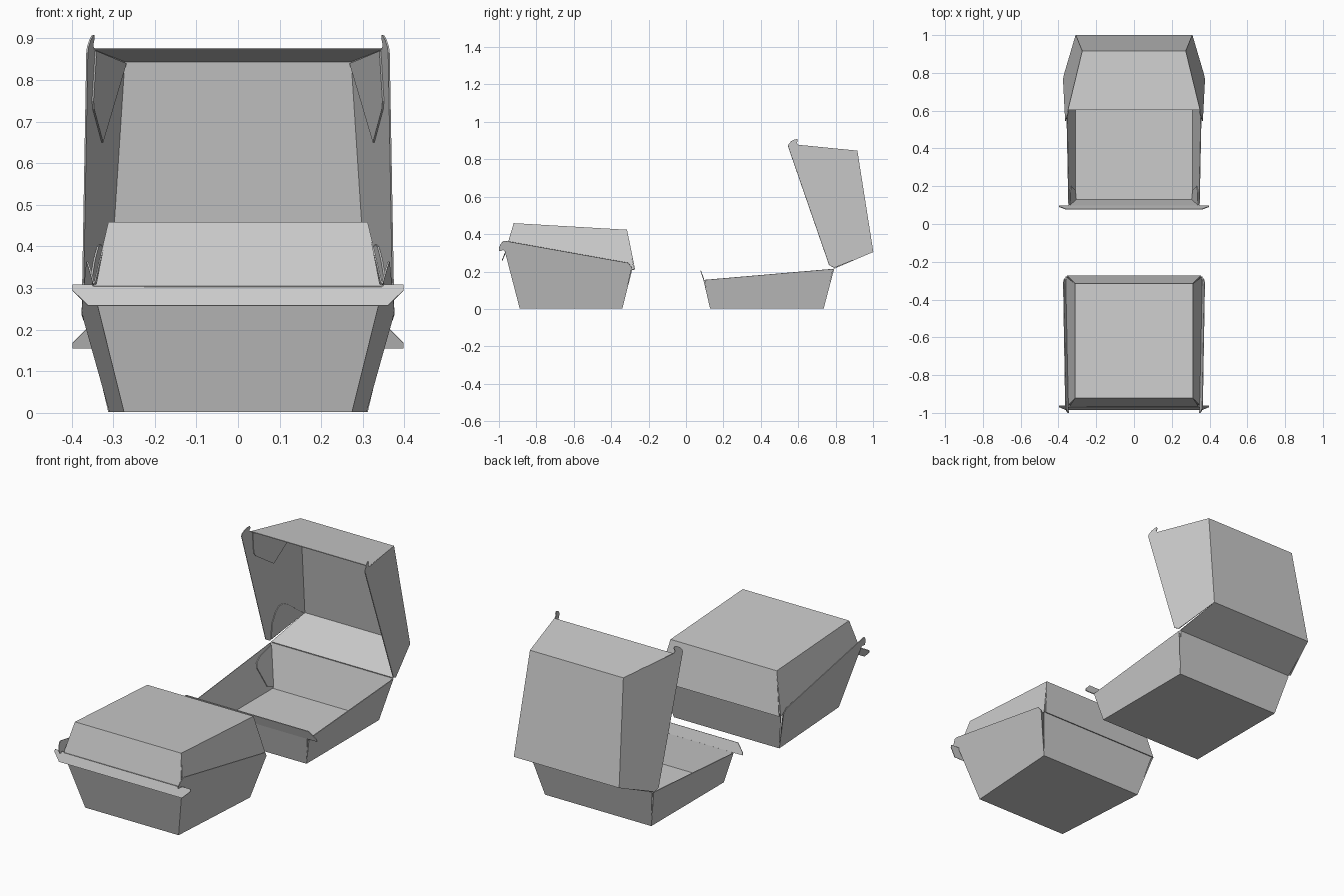
import bpy, bmesh
from mathutils import Vector

if "Cube" in bpy.data.objects:
    bpy.data.objects.remove(bpy.data.objects["Cube"])

T = 0.004  # card thickness


# Poses: map a (y, z) point of the open carton to its final place
def open_pose(y, z):
    return y, z


def closed_tray(y, z):  # shallow half turned over, on top
    u, v = y - 0.13, z
    return -0.92 + u * 0.998 - v * 0.058, 0.46 - u * 0.058 - v * 0.998


def closed_cover(y, z):  # deep half lying on its flat panel
    a = Vector((0.915, 0.845))
    d = (Vector((1.0, 0.305)) - a).normalized()
    p = Vector((y, z)) - a
    return -0.888 + p.dot(d), 0.003 + p.x * d.y - p.y * d.x


# Planes of the slanted side panels
def tray_x(y, z):
    return 0.31 + 0.232 * z


def cover_x(y, z):
    return 0.5895 - 0.2498 * y - 0.1041 * z


def strip(rows):
    """Panels folded along x, one row per fold: (half width, y, z)."""
    return [[(-a[0], *a[1:]), (a[0], *a[1:]), (b[0], *b[1:]), (-b[0], *b[1:])]
            for a, b in zip(rows, rows[1:])]


def sides(outline, plane, inset=0.0):
    """A flat outline on the side plane, on both sides."""
    return [[(s * (plane(y, z) - inset), y, z) for y, z in outline] for s in (1, -1)]


def card(name, panels, pose):
    bm = bmesh.new()
    for panel in panels:
        bm.faces.new([bm.verts.new((x, *pose(y, z))) for x, y, z in panel])
    bmesh.ops.remove_doubles(bm, verts=bm.verts, dist=0.0005)
    bmesh.ops.recalc_face_normals(bm, faces=bm.faces)
    me = bpy.data.meshes.new(name)
    bm.to_mesh(me)
    bm.free()
    ob = bpy.data.objects.new(name, me)
    bpy.context.collection.objects.link(ob)
    mod = ob.modifiers.new("thickness", 'SOLIDIFY')
    mod.thickness = T
    mod.offset = 0
    return ob


def carton(prefix, tray_pose, cover_pose):
    # Shallow tray: front wall, floor, back wall, then side walls
    zf = 0.003
    xf = tray_x(0, zf)
    floor = strip([(0.341, 0.095, 0.155), (xf, 0.13, zf),
                   (xf, 0.735, zf), (0.355, 0.79, 0.214)])
    walls = sides([(0.13, zf), (0.735, zf), (0.786, 0.214), (0.099, 0.155)], tray_x)
    card(prefix + "_tray", floor + walls, tray_pose)

    # Locking flap with pointed ends on the tray front
    flap = [(0.398, 0.095, 0.155), (0.398, 0.092, 0.168), (0.36, 0.078, 0.206)]
    card(prefix + "_locking_flap",
         [flap + [(-x, y, z) for x, y, z in reversed(flap)]], tray_pose)

    # Glue tabs inside the tray
    card(prefix + "_tray_glue_tabs",
         sides([(0.735, 0.01), (0.782, 0.205), (0.68, 0.185), (0.645, 0.165),
                (0.64, 0.14), (0.69, 0.03)], tray_x, 0.005)
         + sides([(0.13, 0.01), (0.1, 0.15), (0.17, 0.145), (0.2, 0.12),
                  (0.18, 0.03)], tray_x, 0.005), tray_pose)

    # Deep cover: hinge panel, flat panel, front panel
    bx, fx = cover_x(1.0, 0.305), cover_x(0.915, 0.845)
    panels = strip([(0.358, 0.79, 0.216), (bx, 1.0, 0.305),
                    (fx, 0.915, 0.845), (0.347, 0.604, 0.875)])
    # Cover sides with rounded hooks
    hook = [(1.0, 0.305), (0.915, 0.845), (0.602, 0.876), (0.592, 0.885),
            (0.597, 0.898), (0.594, 0.908), (0.58, 0.906), (0.562, 0.896),
            (0.548, 0.88), (0.546, 0.868), (0.765, 0.235), (0.792, 0.22)]
    card(prefix + "_cover", panels + sides(hook, cover_x), cover_pose)

    # Glue tabs inside the cover
    card(prefix + "_cover_glue_tabs",
         sides([(0.91, 0.84), (0.61, 0.87), (0.63, 0.75), (0.645, 0.73),
                (0.764, 0.65)], cover_x, 0.005)
         + sides([(0.99, 0.307), (0.795, 0.228), (0.79, 0.31), (0.805, 0.37),
                  (0.825, 0.4), (0.85, 0.405), (0.88, 0.39)], cover_x, 0.005),
         cover_pose)


carton("open_box", open_pose, open_pose)
carton("closed_box", closed_tray, closed_cover)
